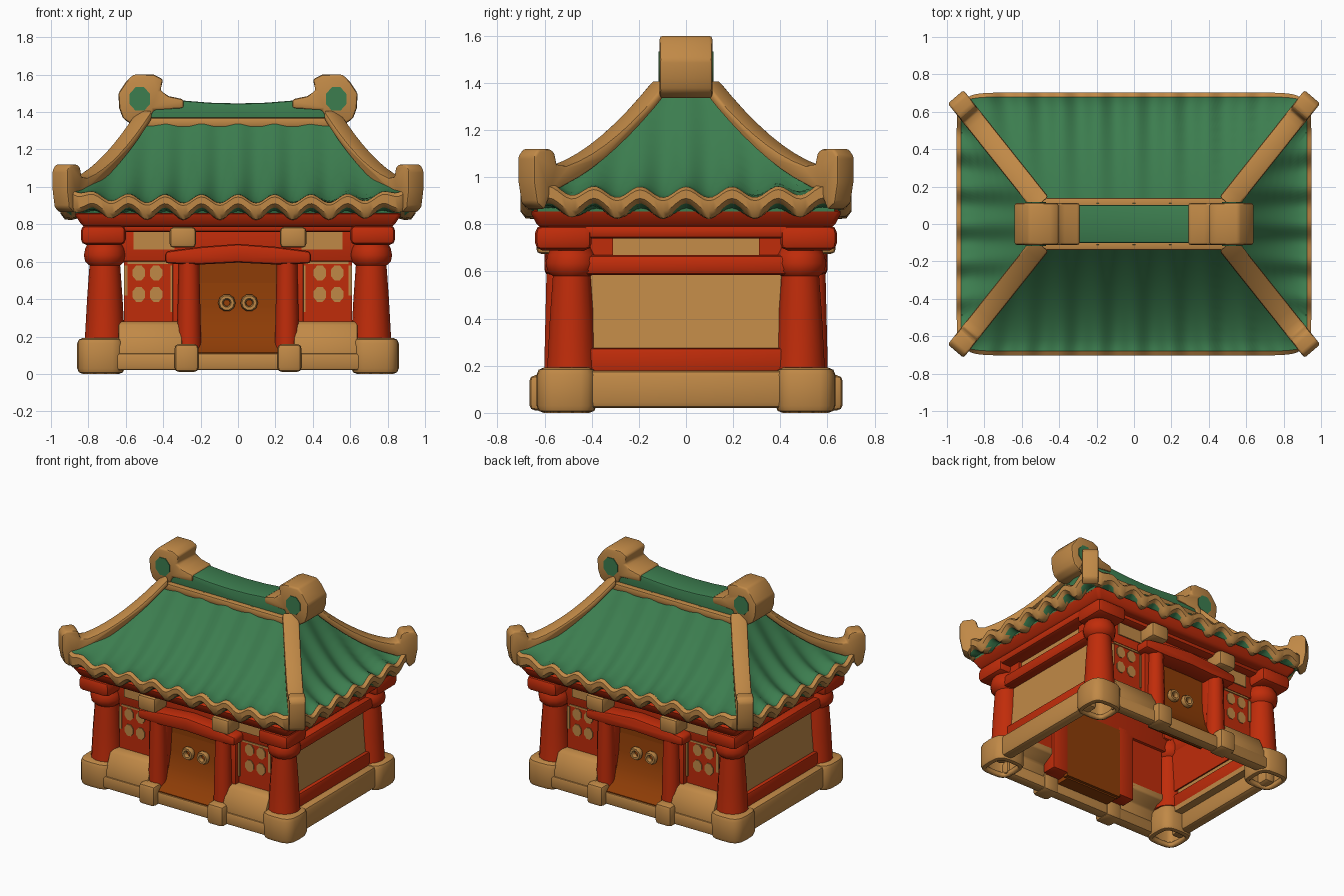
import bpy, bmesh, math
from mathutils import Vector, Matrix

if "Cube" in bpy.data.objects:
    bpy.data.objects.remove(bpy.data.objects["Cube"])


def material(name, rgb):
    m = bpy.data.materials.new(name)
    m.diffuse_color = (*rgb, 1)
    m.use_nodes = True
    m.node_tree.nodes["Principled BSDF"].inputs["Base Color"].default_value = m.diffuse_color
    return m


TAN = material("tan_stone", (0.53, 0.25, 0.062))
GREEN = material("green_tile", (0.045, 0.205, 0.078))
RED = material("red_paint", (0.53, 0.025, 0.003))
BROWN = material("brown_wood", (0.27, 0.046, 0.002))


def finish(name, bm, mats, mirror="", bevel=0.0, shell=0.0):
    """Bevel, shade and mirror a bmesh; shell opens the bottom with that wall thickness."""
    bmesh.ops.recalc_face_normals(bm, faces=bm.faces[:])
    if bevel:
        edges = [e for e in bm.edges if e.is_manifold and e.calc_face_angle(0) > 0.6]
        bmesh.ops.bevel(bm, geom=edges, offset=bevel, segments=2, profile=0.5,
                        affect='EDGES', clamp_overlap=True)
    if shell:
        bm.normal_update()
        bmesh.ops.delete(bm, geom=[f for f in bm.faces if f.normal.z < -0.95], context='FACES')
    me = bpy.data.meshes.new(name)
    bm.to_mesh(me)
    bm.free()
    for m in mats:
        me.materials.append(m)
    ob = bpy.data.objects.new(name, me)
    bpy.context.collection.objects.link(ob)
    bpy.ops.object.select_all(action='DESELECT')
    ob.select_set(True)
    bpy.context.view_layer.objects.active = ob
    bpy.ops.object.shade_smooth_by_angle(angle=math.radians(42))
    if shell:
        mod = ob.modifiers.new("wall", 'SOLIDIFY')
        mod.thickness, mod.offset = shell, -1
    if mirror:
        mod = ob.modifiers.new("mirror", 'MIRROR')
        mod.use_axis = ("X" in mirror, "Y" in mirror, False)
        mod.use_mirror_merge = False
    return ob


def box(name, x, y, z, mat, mirror="", bevel=0.015, taper=1.0):
    """Box from (min, max) ranges; taper scales the bottom."""
    bm = bmesh.new()
    bmesh.ops.create_cube(bm, size=1)
    for v in bm.verts:
        k = taper if v.co.z < 0 else 1
        v.co = [(r[0] + r[1]) / 2 + c * (r[1] - r[0]) * s
                for r, c, s in zip((x, y, z), v.co, (k, k, 1))]
    finish(name, bm, [mat], mirror, bevel)


def prism(name, pts, place, thick, mat, mirror="", bevel=0.0, shell=0.0):
    """Outline placed in space by place(a, b), extruded both ways along thick."""
    bm = bmesh.new()
    t = Vector(thick)
    a = [bm.verts.new(Vector(place(*p)) - t) for p in pts]
    b = [bm.verts.new(Vector(place(*p)) + t) for p in pts]
    bm.faces.new(a)
    bm.faces.new(b[::-1])
    for i in range(len(pts)):
        j = (i + 1) % len(pts)
        bm.faces.new((a[i], a[j], b[j], b[i]))
    finish(name, bm, [mat], mirror, bevel, shell)


def lathe(name, prof, mx, mat, mirror, closed=False, n=14):
    """Turn an (r, z) profile around z, then move it by mx."""
    bm = bmesh.new()
    rings = [[bm.verts.new((r * math.cos(2 * math.pi * k / n),
                            r * math.sin(2 * math.pi * k / n), z)) for k in range(n)]
             for r, z in prof]
    pairs = list(zip(rings, rings[1:])) + ([(rings[-1], rings[0])] if closed else [])
    for p, q in pairs:
        for k in range(n):
            bm.faces.new((p[k], p[(k + 1) % n], q[(k + 1) % n], q[k]))
    if not closed:
        bm.faces.new(rings[0])
        bm.faces.new(rings[-1])
    bm.transform(mx)
    finish(name, bm, [mat], mirror)


# Stone base, open in the middle and hollow under the rounded corners
box("side_plinth", (0.74, 0.825), (-0.5, 0.5), (0.02, 0.18), TAN, "X", 0.025)
box("side_plinth_top", (0.68, 0.80), (-0.5, 0.5), (0.14, 0.178), TAN, "X", 0)
box("front_plinth", (-0.66, 0.66), (-0.62, -0.54), (0.02, 0.11), TAN, "Y", 0.015)
prism("window_plinth", [(-0.61, 0.04), (-0.61, 0.15), (-0.56, 0.26), (-0.53, 0.28),
                        (-0.44, 0.28), (-0.44, 0.23), (-0.53, 0.18), (-0.56, 0.04)],
      lambda a, b: (0.47, a, b), (0.17, 0, 0), TAN, "XY", 0.01)
n_round = 20
corner = []
for k in range(n_round):
    c, s = math.cos(2 * math.pi * k / n_round), math.sin(2 * math.pi * k / n_round)
    corner.append([0.127 * math.copysign(abs(w) ** 0.62, w) for w in (c, s)])
prism("corner_block", corner, lambda a, b: (0.733 + a, -0.507 + b, 0.096), (0, 0, 0.096),
      TAN, "XY", 0.03, 0.035)
box("post_block", (0.21, 0.34), (-0.665, -0.53), (0.01, 0.16), TAN, "XY", 0.025)

# Corner columns with capitals
lathe("corner_column", [(0.108, 0.185), (0.106, 0.2), (0.095, 0.4), (0.082, 0.58),
                        (0.105, 0.60), (0.112, 0.635), (0.105, 0.67), (0.09, 0.70), (0.09, 0.74)],
      Matrix.Translation((0.712, -0.485, 0)), RED, "XY")
box("column_bracket", (0.6, 0.84), (-0.64, -0.40), (0.69, 0.795), RED, "XY", 0.03)

# Side walls, leaning slightly inward
prism("side_panel", [(0.72, 0.15), (0.762, 0.15), (0.715, 0.62), (0.735, 0.64), (0.725, 0.8),
                     (0.69, 0.8)],
      lambda a, b: (a, 0, b), (0, 0.45, 0), TAN, "X")
box("side_inner_wall", (0.682, 0.692), (-0.45, 0.45), (0.3, 0.8), RED, "X", 0)
box("side_sill", (0.68, 0.775), (-0.42, 0.42), (0.17, 0.275), RED, "X")
box("side_rail", (0.68, 0.79), (-0.45, 0.45), (0.585, 0.67), RED, "X", 0.025)
box("side_top_beam", (0.68, 0.83), (-0.6, 0.6), (0.74, 0.80), RED, "X", 0.02)
box("side_strip_end", (0.70, 0.75), (0.31, 0.45), (0.65, 0.76), RED, "XY", 0)

# Front and back walls
box("door", (-0.23, 0.23), (-0.46, -0.42), (0.1, 0.62), BROWN, "Y", 0)
prism("door_threshold", [(-0.61, 0.09), (-0.61, 0.115), (-0.55, 0.16), (-0.495, 0.25),
                         (-0.47, 0.36), (-0.455, 0.55), (-0.44, 0.55), (-0.44, 0.09)],
      lambda a, b: (0, a, b), (0.215, 0, 0), BROWN, "Y")
lathe("door_post", [(0.066, 0.12), (0.062, 0.3), (0.054, 0.62)],
      Matrix.Translation((0.262, -0.54, 0)), RED, "XY", n=10)
box("post_backing", (0.21, 0.35), (-0.53, -0.42), (0.12, 0.65), RED, "XY", 0.01)
prism("door_lintel", [(-0.39, 0.59), (-0.2, 0.585), (0, 0.595), (0.2, 0.585), (0.39, 0.59),
                      (0.39, 0.655), (0.2, 0.68), (0, 0.695), (-0.2, 0.68), (-0.39, 0.655)],
      lambda a, b: (a, -0.53, b), (0, 0.07, 0), RED, "Y", 0.02)
box("wall_header", (-0.66, 0.66), (-0.50, -0.42), (0.60, 0.82), RED, "Y", 0.01)
box("header_beam", (-0.62, 0.62), (-0.57, -0.45), (0.76, 0.81), RED, "Y", 0.015)
box("header_panel", (0.34, 0.56), (-0.508, -0.50), (0.665, 0.758), TAN, "XY", 0)
box("header_bracket", (0.225, 0.365), (-0.635, -0.48), (0.675, 0.785), TAN, "XY", 0.02)
box("window_panel", (0.33, 0.61), (-0.49, -0.44), (0.25, 0.62), RED, "XY", 0)
ring8 = [(math.cos(math.pi * k / 4 + 0.39), math.sin(math.pi * k / 4 + 0.39)) for k in range(8)]
for i, px in enumerate((0.438, 0.53)):
    for j, pz in enumerate((0.425, 0.54)):
        prism(f"window_pane_{i}{j}", ring8,
              lambda a, b: (px + 0.036 * a, -0.492, pz + 0.044 * b), (0, 0.004, 0), TAN, "XY")
box("window_edge_inner", (0.333, 0.362), (-0.497, -0.489), (0.33, 0.58), TAN, "XY", 0)
box("window_edge_outer", (0.59, 0.61), (-0.497, -0.489), (0.42, 0.58), TAN, "XY", 0)
box("window_edge_top", (0.362, 0.59), (-0.497, -0.489), (0.588, 0.60), TAN, "XY", 0)

# Door ring handles
circle = [(0.032 + 0.015 * math.cos(a), 0.022 * math.sin(a))
          for a in [math.pi * k / 3 for k in range(6)]]
lathe("door_handle", circle,
      Matrix.Translation((0.06, -0.485, 0.38)) @ Matrix.Rotation(math.pi / 2, 4, 'X'),
      TAN, "XY", True, 10)

# Entablature and ceiling under the eaves
box("eave_slab", (-0.88, 0.88), (-0.665, 0.665), (0.785, 0.86), RED, "", 0.02, 0.94)
box("eave_soffit", (-0.87, 0.87), (-0.63, 0.63), (0.85, 0.915), GREEN, "", 0)


# Roof surface
def roof_z(t):
    return 0.935 + 0.425 * (1 - t) ** 1.6


def lift(t, u):
    return 0.06 * t * abs(u) ** 6


# rows: (t, extra outward offset, height drop, wave strength, slot; 2 = alternating)
N = 10
ROWS = [(i / N, 0, 0, 0.5 + 0.5 * i / N, 0) for i in range(N + 1)]
ROWS += [(1, 0.005, 0.002, 1, 0), (1, 0.028, -0.012, 1, 1), (1, 0.028, -0.052, 1.2, 1),
         (1, 0.005, -0.078, 1.4, 1), (1, -0.03, -0.085, 1.2, 2), (1, -0.09, -0.09, 0.3, 2)]


def roof_slope(name, side, mirror, n):
    bm = bmesh.new()
    grid = []
    for t, off, dz, amp, _ in ROWS:
        row = []
        for k in range(n + 1):
            u = 2 * k / n - 1
            o = off - max(off + 0.02, 0) * abs(u) ** 16 * (t > 0.95)
            hx, hy = 0.5 + 0.42 * t + o, 0.11 + 0.565 * t + o
            c = u * (hy if side else hx)
            wave = 0.023 * amp * math.cos(2 * math.pi * c / 0.195) * (1 - abs(u) ** 8)
            z = roof_z(t) + lift(t, u) * (0.4 if dz < -0.03 else 1) + dz + wave
            row.append(bm.verts.new((hx, c, z) if side else (c, -hy, z)))
        grid.append(row)
    for i in range(len(ROWS) - 1):
        for k in range(n):
            f = bm.faces.new((grid[i][k], grid[i][k + 1], grid[i + 1][k + 1], grid[i + 1][k]))
            c = f.calc_center_median()[1 if side else 0]
            dip = math.cos(2 * math.pi * c / 0.195) < 0
            f.material_index = int(dip) if ROWS[i + 1][4] == 2 else ROWS[i + 1][4]
    finish(name, bm, [GREEN, TAN], mirror)


roof_slope("long_roof_slope", False, "Y", 96)
roof_slope("side_roof_slope", True, "X", 72)

# Hip ridges ending in upturned horns
steps = [k * 0.1 for k in range(9)]
hip = [(t, roof_z(t) + 0.05 * (1 + t * t)) for t in steps]
hip += [(0.87, 1.053), (0.89, 1.105), (0.92, 1.12), (1.02, 1.12), (1.055, 1.09),
        (1.055, 0.98), (1.03, 0.89), (0.97, 0.86), (0.92, 0.93)]
hip += [(t, roof_z(t)) for t in steps[::-1]]
prism("hip_ridge", hip, lambda t, z: (0.5 + 0.43 * t, -(0.11 + 0.54 * t), z),
      (0.042, 0.036, 0), TAN, "XY", 0.016)

# Main ridge with curled ends
prism("main_ridge", [(-0.5, 1.3), (0.5, 1.3), (0.5, 1.475), (0.3, 1.462), (0.15, 1.45),
                     (0, 1.446), (-0.15, 1.45), (-0.3, 1.462), (-0.5, 1.475)],
      lambda a, b: (a, 0, b), (0, 0.102, 0), GREEN, "", 0.012)
box("ridge_trim", (-0.51, 0.51), (-0.14, -0.08), (1.32, 1.37), TAN, "Y", 0.012)
curl = [(0.29, 1.42), (0.29, 1.468), (0.37, 1.485), (0.415, 1.515), (0.40, 1.575), (0.45, 1.60),
        (0.56, 1.60), (0.60, 1.56), (0.64, 1.50), (0.635, 1.42), (0.615, 1.365), (0.57, 1.335),
        (0.48, 1.34), (0.45, 1.41)]
prism("ridge_curl", curl, lambda a, b: (a, 0, b), (0, 0.112, 0), TAN, "X", 0.014)
prism("curl_disc", ring8, lambda a, b: (0.525 + 0.06 * a, -0.113, 1.47 + 0.068 * b),
      (0, 0.004, 0), GREEN, "XY")
